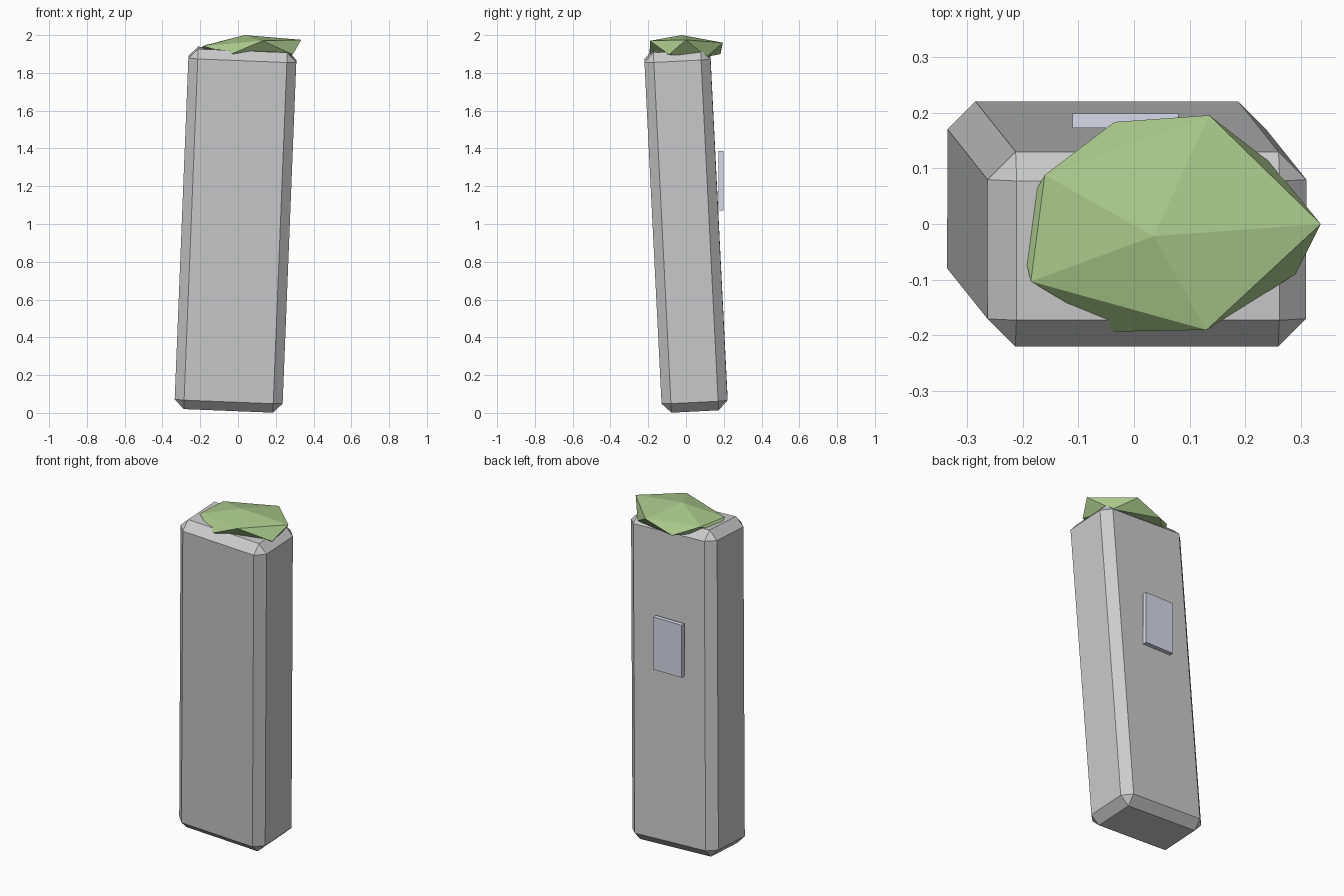
import bpy, bmesh

if "Cube" in bpy.data.objects:
    bpy.data.objects.remove(bpy.data.objects["Cube"])


def material(name, rgb):
    m = bpy.data.materials.new(name)
    m.diffuse_color = (*rgb, 1)
    m.use_nodes = True
    m.node_tree.nodes["Principled BSDF"].inputs["Base Color"].default_value = m.diffuse_color
    return m


def box(name, size, loc, rot=(0, 0, 0), chamfer=0):
    bm = bmesh.new()
    bmesh.ops.create_cube(bm, size=1)
    bmesh.ops.scale(bm, vec=size, verts=bm.verts)
    if chamfer:
        bmesh.ops.bevel(bm, geom=bm.edges[:], offset=chamfer, segments=1,
                        profile=0.5, affect='EDGES')
    return finish(name, bm, loc, rot)


def finish(name, bm, loc=(0, 0, 0), rot=(0, 0, 0)):
    bmesh.ops.recalc_face_normals(bm, faces=bm.faces)
    me = bpy.data.meshes.new(name)
    bm.to_mesh(me)
    bm.free()
    ob = bpy.data.objects.new(name, me)
    ob.location, ob.rotation_euler = loc, rot
    bpy.context.collection.objects.link(ob)
    return ob


# Leaning chamfered stone
box("standing_stone", (0.572, 0.35, 1.91), (-0.013, 0, 0.97), (0.05, 0.04, 0), 0.05)

# Upright plaque just off the back face
plaque = box("plaque", (0.19, 0.026, 0.315), (-0.015, 0.185, 1.228))
plaque.data.materials.append(material("pale_plate", (0.68, 0.71, 0.82)))

# Moss cap: squashed, irregular icosahedron made of two rings and two poles
upper = [(0.335, 0, 1.975), (0.135, 0.195, 1.96), (-0.16, 0.088, 1.95),
         (-0.185, -0.103, 1.942), (0.13, -0.19, 1.97)]
lower = [(0.245, 0.11, 1.885), (-0.035, 0.183, 1.9), (-0.21, 0, 1.9),
         (-0.035, -0.193, 1.9), (0.29, -0.09, 1.897)]
bm = bmesh.new()
top = bm.verts.new((0.035, -0.022, 2.0))
bottom = bm.verts.new((0.04, 0, 1.88))
u = [bm.verts.new(p) for p in upper]
d = [bm.verts.new(p) for p in lower]
for i in range(5):
    j = (i + 1) % 5
    for tri in ((top, u[i], u[j]), (u[i], d[i], u[j]),
                (u[j], d[i], d[j]), (bottom, d[j], d[i])):
        bm.faces.new(tri)
moss = finish("moss_cap", bm)
moss.data.materials.append(material("moss_green", (0.40, 0.58, 0.26)))
